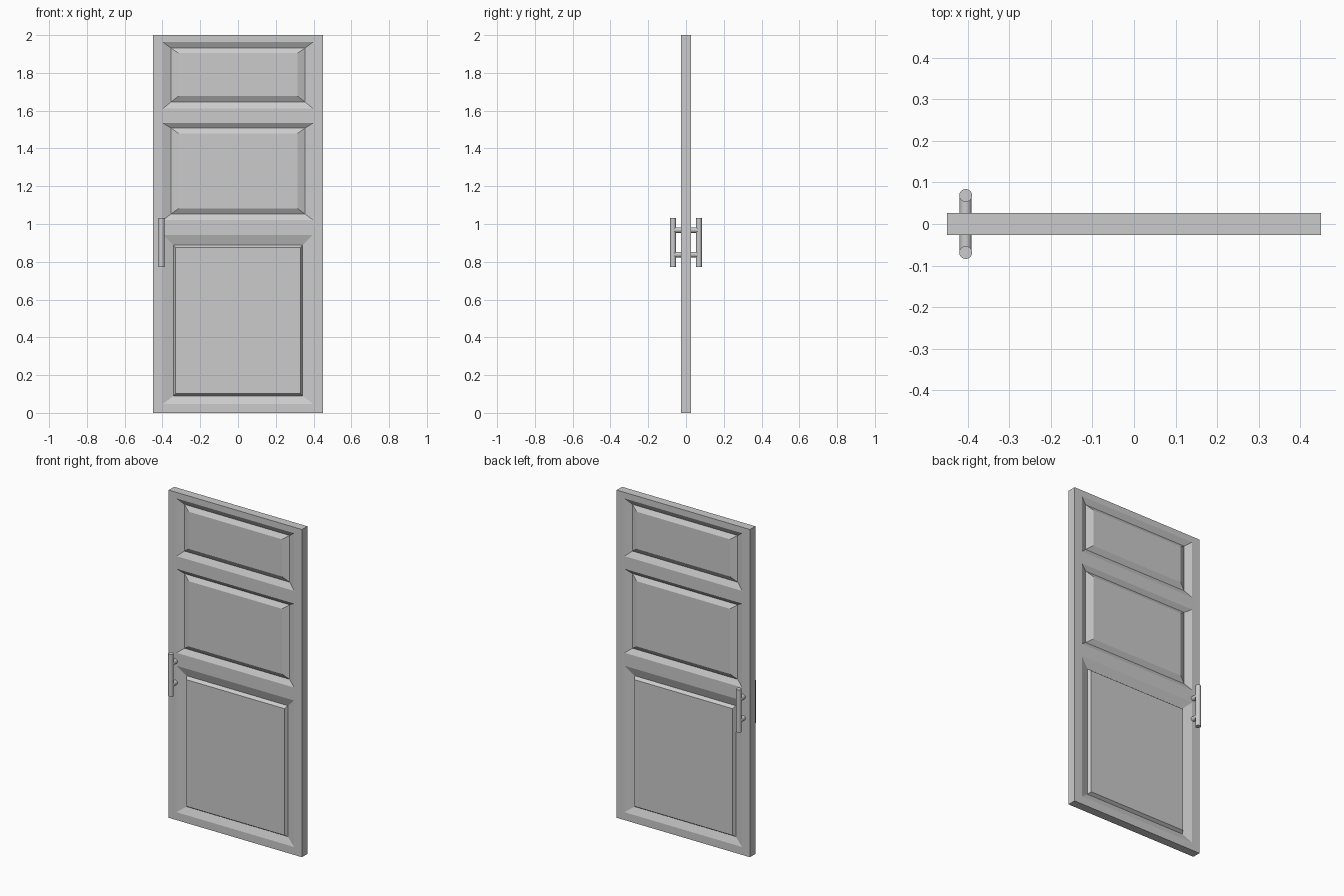
import bpy, bmesh
from mathutils import Vector

if "Cube" in bpy.data.objects:
    bpy.data.objects.remove(bpy.data.objects["Cube"])

W, H, T = 0.45, 2.0, 0.026      # half width, height, half thickness
PX = 0.397                      # half width of the panel openings
DEPTH = 0.018                   # depth of the grooves

# Each panel is three nested rings: opening, groove bottom, raised field
# ring = (half width, z low, z high, depth)
PANELS = [
    [(PX, 0.048, 0.942, 0), (0.342, 0.09, 0.889, DEPTH), (0.331, 0.102, 0.875, 0)],
    [(PX, 1.021, 1.534, 0), (0.355, 1.053, 1.508, DEPTH), (0.315, 1.082, 1.48, 0)],
    [(PX, 1.611, 1.963, 0), (0.355, 1.646, 1.931, DEPTH), (0.315, 1.677, 1.904, 0)],
]


def ring(bm, hw, z0, z1, depth):
    y = -T + depth
    return [bm.verts.new((x, y, z)) for x, z in ((-hw, z0), (hw, z0), (hw, z1), (-hw, z1))]


def link(bm, a, b):
    for i in range(4):
        j = (i + 1) % 4
        bm.faces.new((a[i], a[j], b[j], b[i]))


# Door leaf: front half, mirrored to the back
bm = bmesh.new()
for rings in PANELS:
    loops = [ring(bm, *r) for r in rings]
    for a, b in zip(loops, loops[1:]):
        link(bm, a, b)
    bm.faces.new(loops[-1])

# Stiles and rails around the openings, plus the edge returning to the middle
xs = [-W, -PX, PX, W]
zs = [0.0] + [z for p in PANELS for z in p[0][1:3]] + [H]
for k in range(len(zs) - 1):
    for i in range(3):
        if i == 1 and k % 2 == 1:
            continue
        x0, x1, z0, z1 = xs[i], xs[i + 1], zs[k], zs[k + 1]
        bm.faces.new([bm.verts.new((x, -T, z))
                      for x, z in ((x0, z0), (x1, z0), (x1, z1), (x0, z1))])
bmesh.ops.remove_doubles(bm, verts=bm.verts, dist=1e-5)
border = [e for e in bm.edges if e.is_boundary]
out = bmesh.ops.extrude_edge_only(bm, edges=border)
for v in out["geom"]:
    if isinstance(v, bmesh.types.BMVert):
        v.co.y = 0
bmesh.ops.recalc_face_normals(bm, faces=bm.faces)
mesh = bpy.data.meshes.new("door_leaf")
bm.to_mesh(mesh)
bm.free()
# make sure the front looks towards -y
if max(mesh.polygons, key=lambda p: p.area).normal.y > 0:
    mesh.flip_normals()
door = bpy.data.objects.new("door_leaf", mesh)
bpy.context.collection.objects.link(door)
mirror = door.modifiers.new("back_side", "MIRROR")
mirror.use_axis = (False, True, False)
mirror.use_clip = True


# Pull handles on both sides
def rod(name, start, end, radius):
    a, b = Vector(start), Vector(end)
    bpy.ops.mesh.primitive_cylinder_add(vertices=32, radius=radius,
                                        depth=(b - a).length, location=(a + b) / 2)
    ob = bpy.context.object
    ob.name = name
    ob.rotation_euler = (b - a).to_track_quat("Z", "Y").to_euler()
    bpy.ops.object.shade_smooth_by_angle()


HX, HY = -0.405, 0.0685
for side, s in (("front", -1), ("back", 1)):
    rod(f"{side}_handle_bar", (HX, s * HY, 0.772), (HX, s * HY, 1.032), 0.0155)
    for label, z in (("lower", 0.838), ("upper", 0.968)):
        rod(f"{side}_handle_{label}_post", (HX, s * (T - 0.004), z), (HX, s * HY, z), 0.0145)
